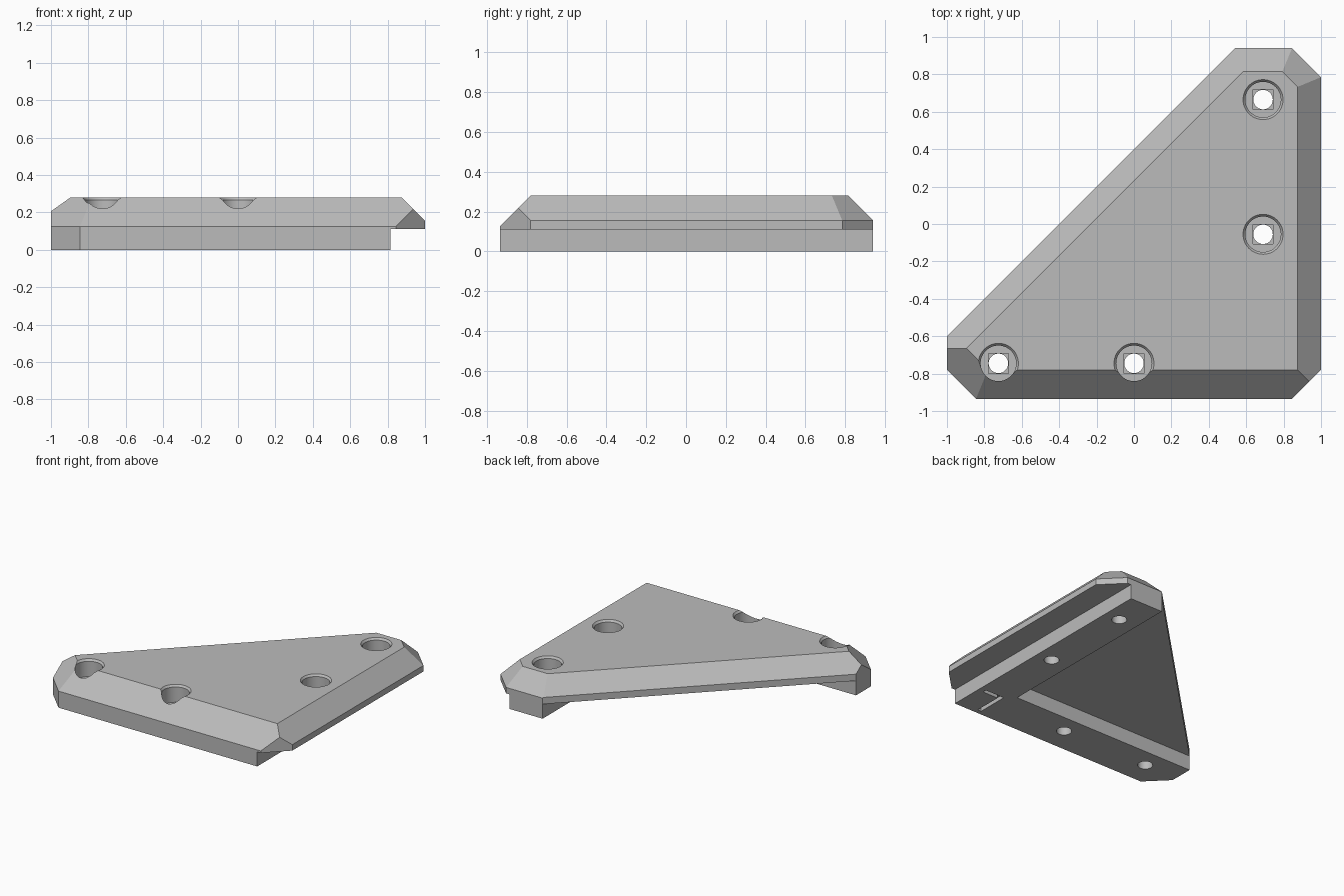
import bpy, bmesh, math
from mathutils import Vector

default = bpy.data.objects.get("Cube")
if default:
    bpy.data.objects.remove(default, do_unlink=True)

grey = bpy.data.materials.new("plain grey")
grey.use_nodes = True
colour = (0.5, 0.5, 0.5, 1)
grey.diffuse_color = colour
grey.node_tree.nodes["Principled BSDF"].inputs["Base Color"].default_value = colour

TOP, UNDER = 0.28, 0.11
FRONT, BACK = -0.935, 0.94


def make_object(name, bm):
    bmesh.ops.recalc_face_normals(bm, faces=bm.faces)
    mesh = bpy.data.meshes.new(name)
    bm.to_mesh(mesh)
    bm.free()
    mesh.materials.append(grey)
    ob = bpy.data.objects.new(name, mesh)
    bpy.context.collection.objects.link(ob)
    return ob


def prism(outline, low, high):
    bm = bmesh.new()
    base = bm.faces.new([bm.verts.new((x, y, low)) for x, y in outline])
    grown = bmesh.ops.extrude_face_region(bm, geom=[base])["geom"]
    verts = [v for v in grown if isinstance(v, bmesh.types.BMVert)]
    bmesh.ops.translate(bm, verts=verts, vec=(0, 0, high - low))
    return bm


def box(x0, x1, y0, y1, low, high):
    return prism([(x0, y0), (x1, y0), (x1, y1), (x0, y1)], low, high)


def lathe(profile, x, y, sides=48):
    bm = bmesh.new()
    rings = [[bm.verts.new((x + r * math.cos(math.tau * i / sides),
                            y + r * math.sin(math.tau * i / sides), z))
              for i in range(sides)] for r, z in profile]
    for a, b in zip(rings, rings[1:]):
        for i in range(sides):
            j = (i + 1) % sides
            bm.faces.new((a[i], a[j], b[j], b[i]))
    bm.faces.new(rings[0])
    bm.faces.new(rings[-1])
    return bm


def combine(target, other, operation):
    mod = target.modifiers.new(operation, 'BOOLEAN')
    mod.operation, mod.object, mod.solver = operation, other, 'EXACT'
    bpy.context.view_layer.objects.active = target
    bpy.ops.object.modifier_apply(modifier=mod.name)
    bpy.data.objects.remove(other, do_unlink=True)


# Triangular top plate with clipped corners
plate_bm = prism([(-1, -0.6), (-1, -0.78), (-0.845, FRONT), (0.845, FRONT),
                  (1, -0.78), (1, 0.785), (0.845, BACK), (0.54, BACK)], UNDER, TOP)

# Sloped rim: point on the lower edge of each slope, outward direction
slopes = [((0, FRONT, 0.125), (0, -1)),
          ((1, 0, 0.155), (1, 0)),
          ((0, BACK, 0.155), (0, 1)),
          ((-0.4, 0, 0.16), (-1, 1)),
          ((-1, -0.78, 0.125), (-1, -1)),
          ((1, 0.785, 0.155), (1, 1))]
for point, (dx, dy) in slopes:
    normal = Vector((dx, dy, 0)).normalized() + Vector((0, 0, 1))
    cut = bmesh.ops.bisect_plane(
        plate_bm, geom=plate_bm.verts[:] + plate_bm.edges[:] + plate_bm.faces[:],
        plane_co=point, plane_no=normal, clear_outer=True)
    edges = [e for e in cut["geom_cut"] if isinstance(e, bmesh.types.BMEdge)]
    bmesh.ops.holes_fill(plate_bm, edges=edges, sides=0)
bracket = make_object("corner_bracket", plate_bm)

# L-shaped rail beneath the plate
rail = make_object("lower_rail", prism(
    [(-1, -0.6), (-1, -0.78), (-0.845, FRONT), (0.815, FRONT),
     (0.815, BACK), (0.54, BACK), (0.54, -0.6)], 0, UNDER))
combine(bracket, rail, 'UNION')

# Countersunk screw holes with a square step at the bottom of each bore
bore = [(0.052, -0.1), (0.052, 0.15), (0.095, 0.15), (0.095, 0.265),
        (0.107, TOP), (0.107, 0.35)]
for x, y in [(0.69, 0.665), (0.69, -0.055), (-0.725, -0.745), (0, -0.745)]:
    combine(bracket, make_object("screw_hole_cutter", lathe(bore, x, y)), 'DIFFERENCE')
    step = 0.053
    combine(bracket, make_object("step_cutter", box(
        x - step, x + step, y - step, y + step, 0.135, 0.16)), 'DIFFERENCE')

# Shallow corner groove on the underside
groove = prism([(0.61, -0.9), (0.64, -0.9), (0.64, -0.69), (0.77, -0.69),
                (0.77, -0.66), (0.61, -0.66)], -0.05, 0.03)
combine(bracket, make_object("groove_cutter", groove), 'DIFFERENCE')

# Smooth bores, crisp edges
bpy.ops.object.select_all(action='DESELECT')
bracket.select_set(True)
bpy.context.view_layer.objects.active = bracket
bpy.ops.object.shade_smooth_by_angle(angle=math.radians(20))
